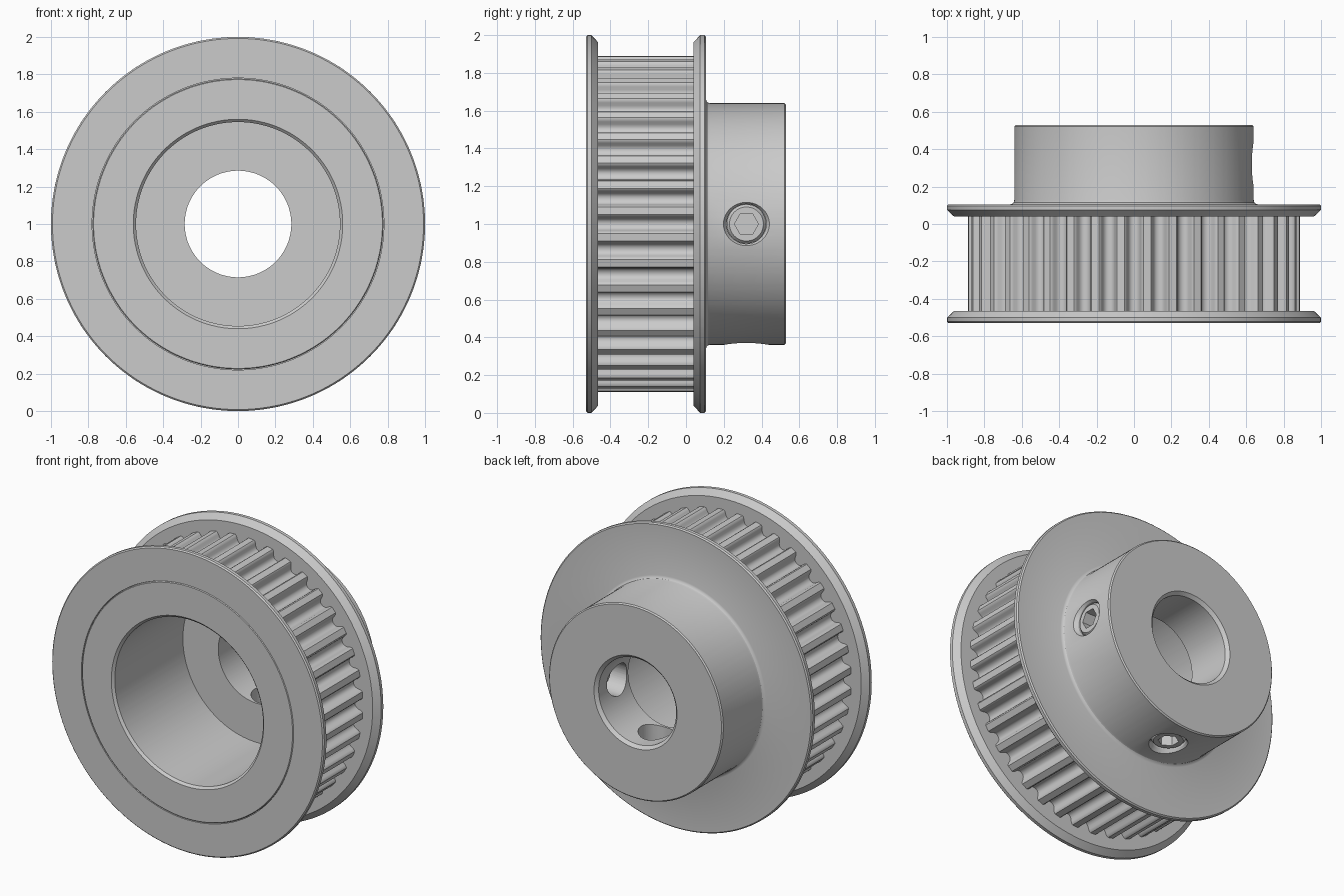
import bpy, bmesh
from math import pi, cos, tau, radians
from mathutils import Matrix, Vector

if "Cube" in bpy.data.objects:
    bpy.data.objects.remove(bpy.data.objects["Cube"])

TEETH = 40
# half of one belt groove: (angle from groove centre, radius)
GROOVE = [(0, .832), (.016, .834), (.029, .842), (.037, .855),
          (.042, .872), (.048, .884), (.056, .890)]
tooth = [(-a, r) for a, r in GROOVE[:0:-1]] + GROOVE
samples = [(tau * k / TEETH + a, r) for k in range(TEETH) for a, r in tooth]
gear_angles = [a for a, r in samples]
gear_radii = [r for a, r in samples]


def even(n):
    return [tau * i / n for i in range(n)]


def loft(name, angles, profile, matrix, closed=True):
    """Sweep (radius, height) rings round local z; a radius may be a list per angle."""
    bm = bmesh.new()
    n = len(angles)
    rings = []
    for r, h in profile:
        rr = r if isinstance(r, list) else [r] * n
        rings.append([bm.verts.new(matrix @ (Matrix.Rotation(a, 3, 'Z') @ Vector((q, 0, 0))
                                             + Vector((0, 0, h)))) for a, q in zip(angles, rr)])
    pairs = list(zip(rings, rings[1:]))
    if closed:
        pairs.append((rings[-1], rings[0]))
    else:
        bm.faces.new(rings[0])
        bm.faces.new(rings[-1])
    for p, q in pairs:
        for i in range(n):
            j = (i + 1) % n
            bm.faces.new((p[i], p[j], q[j], q[i]))
    bmesh.ops.recalc_face_normals(bm, faces=bm.faces)
    me = bpy.data.meshes.new(name)
    bm.to_mesh(me)
    bm.free()
    ob = bpy.data.objects.new(name, me)
    bpy.context.collection.objects.link(ob)
    return ob


def smooth(ob):
    bpy.ops.object.select_all(action='DESELECT')
    ob.select_set(True)
    bpy.context.view_layer.objects.active = ob
    bpy.ops.object.shade_smooth_by_angle(angle=radians(28))


axle = Matrix.Translation((0, 0, 1)) @ Matrix.Rotation(-pi / 2, 4, 'X')

# toothed body with back flange, hub, counterbore and shaft bore
body = loft("pulley_body", gear_angles, [
    (.545, -.515), (.56, -.53),                             # counterbore mouth
    (.772, -.53), (.777, -.525), (.777, -.465),             # front face and flange seat
    (gear_radii, -.465), (gear_radii, .04),                 # teeth
    (.962, .04), (1, .075), (1, .097), (.992, .105),        # back flange
    (.662, .105), (.65, .109), (.643, .116), (.64, .128),   # fillet to hub
    (.64, .522), (.632, .53),                               # hub
    (.305, .53), (.285, .51), (.285, .20),                  # shaft bore
    (.545, .20)], axle)                                     # counterbore floor

# pressed-on front flange ring
flange = loft("front_flange", even(160), [
    (.78, -.53), (.992, -.53), (1, -.522), (1, -.5), (.962, -.465), (.78, -.465)], axle)
smooth(flange)

# two set screws in threaded holes, one to the right and one below
hexagon = [.055 / cos((a + pi / 6) % (pi / 3) - pi / 6) for a in even(48)]
for side, turn in (("right", Matrix.Rotation(pi / 2, 4, 'Y')),
                   ("bottom", Matrix.Rotation(pi, 4, 'X'))):
    place = Matrix.Translation((0, .32, 1)) @ turn
    cutter = loft("screw_hole_cutter", even(48),
                  [(.105, .1), (.105, .615), (.125, .645), (.125, .7)], place, False)
    cutter.hide_render = True
    bpy.context.view_layer.objects.active = body
    mod = body.modifiers.new("screw_hole", 'BOOLEAN')
    mod.operation = 'DIFFERENCE'
    mod.solver = 'EXACT'
    mod.object = cutter
    bpy.ops.object.modifier_apply(modifier=mod.name)
    bpy.data.objects.remove(cutter)
    screw = loft("set_screw_" + side, even(48),
                 [(.07, .38), (.104, .41), (.104, .60), (.09, .617),
                  (hexagon, .617), (hexagon, .53)], place, False)
    smooth(screw)
smooth(body)
